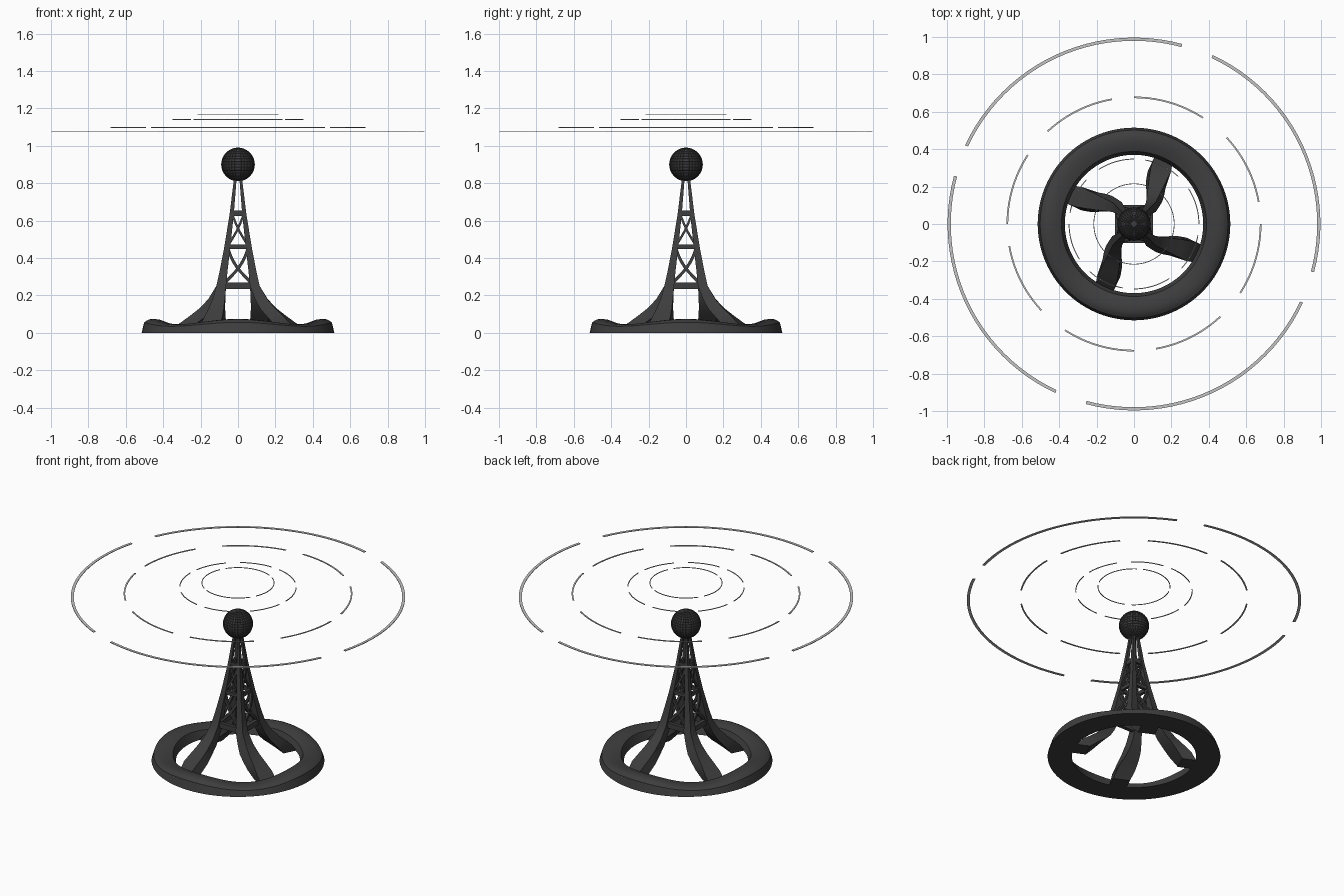
import bpy, bmesh, math
from mathutils import Vector, Matrix

if "Cube" in bpy.data.objects:
    bpy.data.objects.remove(bpy.data.objects["Cube"])


def material(name, v):
    m = bpy.data.materials.new(name)
    m.diffuse_color = (v, v, v, 1)
    m.use_nodes = True
    m.node_tree.nodes["Principled BSDF"].inputs["Base Color"].default_value = m.diffuse_color
    return m


DARK = material("dark_grey", 0.048)
LIGHT = material("light_grey", 0.55)


def finish(bm, name, mat, smooth=None):
    bmesh.ops.recalc_face_normals(bm, faces=bm.faces)
    me = bpy.data.meshes.new(name)
    bm.to_mesh(me)
    bm.free()
    ob = bpy.data.objects.new(name, me)
    bpy.context.collection.objects.link(ob)
    me.materials.append(mat)
    if smooth:
        bpy.ops.object.select_all(action='DESELECT')
        ob.select_set(True)
        bpy.context.view_layer.objects.active = ob
        bpy.ops.object.shade_smooth_by_angle(angle=math.radians(smooth))
    return ob


def loft(bm, sections, closed=False):
    """Skin a list of equal point loops, capping the ends when open."""
    rows = [[bm.verts.new(p) for p in s] for s in sections]
    n = len(rows[0])
    pairs = list(zip(rows, rows[1:])) + ([(rows[-1], rows[0])] if closed else [])
    for a, b in pairs:
        for i in range(n):
            j = (i + 1) % n
            bm.faces.new((a[i], a[j], b[j], b[i]))
    if not closed:
        bm.faces.new(rows[0])
        bm.faces.new(rows[-1])


def turn(k):
    return Matrix.Rotation(k * math.pi / 2, 3, 'Z')


def polar(r, a, z):
    return (r * math.cos(a), r * math.sin(a), z)


# Wavy base ring: the top rises and falls four times around
bm = bmesh.new()
profile = [(0.37, 0), (0.515, 0), (0.502, 0.045), (0.488, 0.88), (0.475, 0.97),
           (0.45, 1.0), (0.42, 0.95), (0.388, 0.8)]
profile = [(r, h if h > 0.1 else h / 0.06) for r, h in profile]
sections = []
for i in range(96):
    a = math.tau * i / 96
    top = 0.06 + 0.014 * math.cos(4 * a)
    sections.append([polar(r, a, h * top) for r, h in profile])
loft(bm, sections, closed=True)
finish(bm, "base_ring", DARK, 35)

# Four twisting legs: z, centre x, centre y, half width, half depth, twist
LEG = [(0.0, 0.138, 0.297, 0.052, 0.043, -25), (0.05, 0.13, 0.25, 0.055, 0.048, -18),
       (0.09, 0.122, 0.205, 0.048, 0.045, -10), (0.13, 0.113, 0.162, 0.041, 0.041, -5),
       (0.18, 0.102, 0.125, 0.033, 0.033, -2), (0.25, 0.09, 0.09, 0.026, 0.026, 0),
       (0.33, 0.077, 0.077, 0.021, 0.021, 0), (0.46, 0.057, 0.057, 0.016, 0.016, 0),
       (0.64, 0.033, 0.033, 0.011, 0.011, 0), (0.83, 0.014, 0.014, 0.007, 0.007, 0)]
for k in range(4):
    bm = bmesh.new()
    sections = []
    for z, cx, cy, hx, hy, t in LEG:
        rot = Matrix.Rotation(math.radians(t), 3, 'Z')
        sections.append([turn(k) @ (Vector((cx, cy, z)) + rot @ Vector((sx * hx, sy * hy, 0)))
                         for sx, sy in ((-1, -1), (1, -1), (1, 1), (-1, 1))])
    loft(bm, sections)
    finish(bm, f"leg_{k + 1}", DARK, 30)


def bar(bm, pts, w, h):
    """Rectangular bar along points lying in the front side of the tower."""
    secs = []
    for i, p in enumerate(pts):
        d = pts[min(i + 1, len(pts) - 1)] - pts[max(i - 1, 0)]
        side = Vector((0, 1, 0))
        up = d.cross(side).normalized()
        secs.append([p + side * sy * w + up * sz * h
                     for sy, sz in ((-1, -1), (1, -1), (1, 1), (-1, 1))])
    loft(bm, secs)


def leg_at(z):
    for a, b in zip(LEG[5:], LEG[6:]):
        if z <= b[0]:
            f = (z - a[0]) / (b[0] - a[0])
            return a[1] + f * (b[1] - a[1])


# Square frames between the legs
for n, (z, w, h) in enumerate(((0.252, 0.012, 0.017), (0.46, 0.009, 0.012), (0.64, 0.007, 0.015))):
    bm = bmesh.new()
    c = leg_at(z)
    bar(bm, [Vector((-c, -c, z)), Vector((c, -c, z))], w, h)
    base = bm.copy()
    for k in range(1, 4):
        tmp = base.copy()
        tmp.transform(turn(k).to_4x4())
        me = bpy.data.meshes.new("tmp")
        tmp.to_mesh(me)
        tmp.free()
        bm.from_mesh(me)
        bpy.data.meshes.remove(me)
    base.free()
    finish(bm, f"frame_{n + 1}", DARK)

# Curved crossing braces on every side, in two tiers
for tier, (z0, z1, bow, w) in enumerate(((0.25, 0.46, 0.025, 0.008), (0.46, 0.64, 0.008, 0.006))):
    for k in range(4):
        bm = bmesh.new()
        for s in (-1, 1):
            pts = []
            for i in range(9):
                f = i / 8
                z = z0 + (z1 - z0) * f
                c = leg_at(z)
                x = leg_at(z0) * (1 - f) - leg_at(z1) * f - bow * math.sin(math.pi * f)
                pts.append(Vector((s * x, -c + s * 0.002, z)))
            bar(bm, pts, w, w)
        bm.transform(turn(k).to_4x4())
        finish(bm, f"braces_{tier + 1}_{k + 1}", DARK)

# Panelled ball on top
bm = bmesh.new()
bmesh.ops.create_uvsphere(bm, u_segments=32, v_segments=18, radius=0.09)
quads = [f for f in bm.faces if len(f.verts) == 4]
bmesh.ops.inset_individual(bm, faces=quads, thickness=0.0018, depth=-0.0015)
bm.transform(Matrix.Translation((0, 0, 0.9)))
finish(bm, "panelled_ball", DARK)


# Floating broken rings: radius, width, height, arc starts, arc length
def arcs(name, r, w, z, starts, length):
    bm = bmesh.new()
    for s in starts:
        secs = []
        for i in range(25):
            a = math.radians(s + length * i / 24)
            secs.append([polar(q, a, z + d) for q, d in
                         ((r - w / 2, -0.002), (r + w / 2, -0.002), (r + w / 2, 0.002), (r - w / 2, 0.002))])
        loft(bm, secs)
    finish(bm, name, LIGHT, 30)


quarter = [0, 90, 180, 270]
arcs("outer_signal_ring", 0.988, 0.017, 1.075, [q + 75 for q in quarter], 80)
arcs("middle_signal_ring", 0.677, 0.009, 1.097, [q + o for q in quarter for o in (10, 57)], 33)
arcs("inner_signal_ring", 0.347, 0.005, 1.14, [q + o for q in quarter for o in (0, 47)], 33)
arcs("smallest_signal_ring", 0.215, 0.004, 1.168, [q + 65 for q in quarter], 80)
